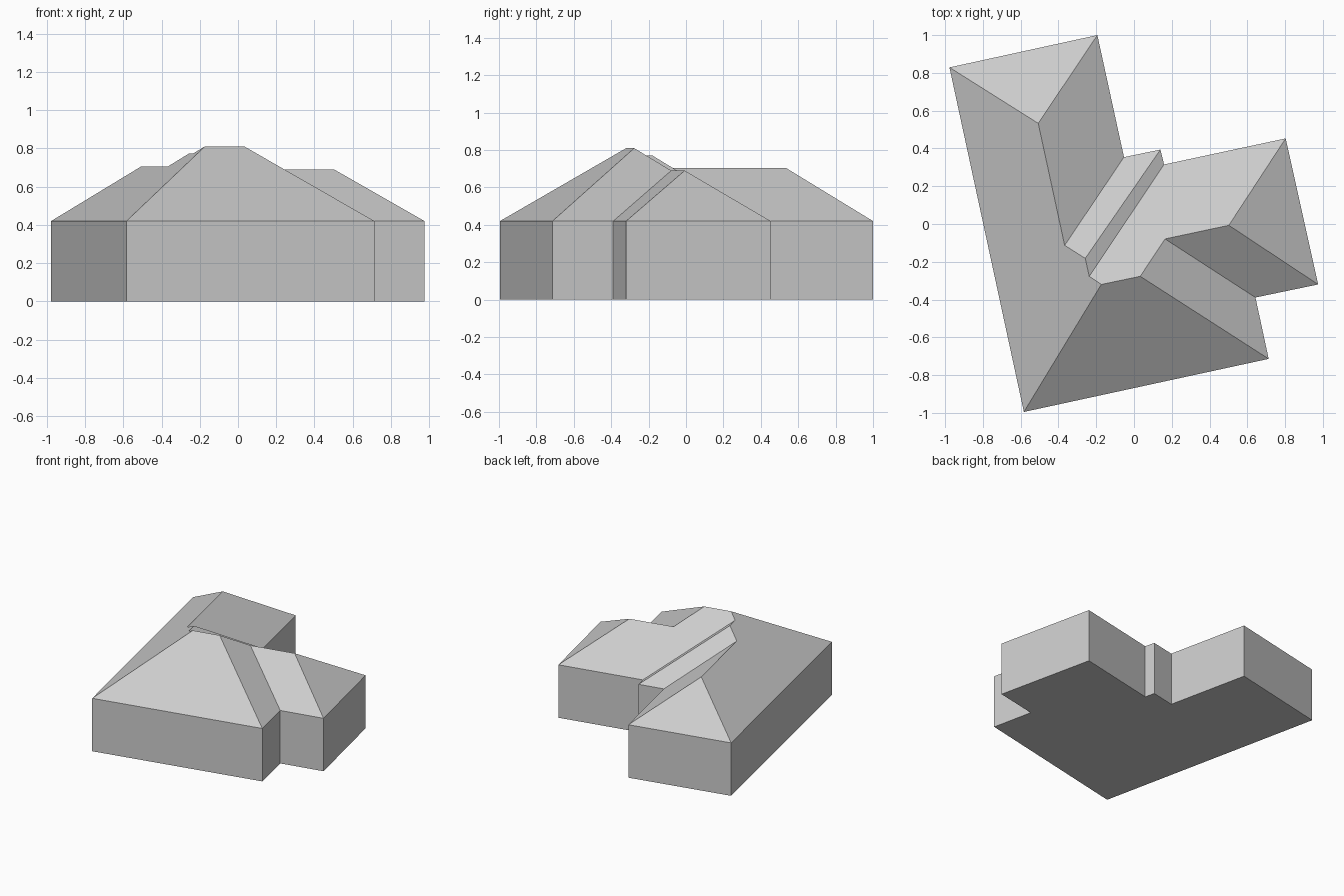
import bpy

default_cube = bpy.data.objects.get("Cube")
if default_cube:
    bpy.data.objects.remove(default_cube, do_unlink=True)

EAVE = 0.42
WING, LOW, CROSS, MAIN = 0.705, 0.69, 0.772, 0.81  # ridge heights

# Plan corners, counter-clockwise
corners = {
    "front_right": (-0.583, -0.995),
    "front_left": (0.713, -0.714),
    "step_inner": (0.643, -0.389),
    "step_outer": (0.975, -0.32),
    "side_back": (0.803, 0.453),
    "bay_left": (0.159, 0.315),
    "bay_tip": (0.14, 0.394),
    "bay_right": (-0.053, 0.354),
    "back_left": (-0.194, 1.0),
    "back_right": (-0.977, 0.829),
}

# Points where hips, ridges and valleys meet
peaks = {
    "wing_hip": (-0.507, 0.533, WING),
    "wing_end": (-0.367, -0.113, WING),
    "cross_back": (-0.258, -0.182, CROSS),
    "cross_front": (-0.237, -0.277, CROSS),
    "main_right": (-0.173, -0.32, MAIN),
    "main_left": (0.033, -0.277, MAIN),
    "low_end": (0.164, -0.079, LOW),
    "low_hip": (0.502, -0.007, LOW),
}

# For each eave edge in order: the peaks its slope runs up to
slopes = [
    "main_left main_right",
    "low_end main_left",
    "low_hip low_end",
    "low_hip",
    "cross_front main_right main_left low_end low_hip",
    "cross_back cross_front",
    "wing_end cross_back",
    "wing_hip wing_end",
    "wing_hip",
    "main_right cross_front cross_back wing_end wing_hip",
]


def flat_material(name, value):
    mat = bpy.data.materials.new(name)
    mat.use_nodes = True
    color = (value, value, value, 1)
    mat.diffuse_color = color
    mat.node_tree.nodes["Principled BSDF"].inputs["Base Color"].default_value = color
    return mat


def build(name, verts, faces, mat):
    mesh = bpy.data.meshes.new(name)
    mesh.from_pydata(verts, [], faces)
    mesh.materials.append(mat)
    mesh.update()
    obj = bpy.data.objects.new(name, mesh)
    bpy.context.collection.objects.link(obj)
    return obj


grey = flat_material("plain grey", 0.6)
plan = list(corners.values())
count = len(plan)
ground = [(x, y, 0) for x, y in plan]
eaves = [(x, y, EAVE) for x, y in plan]

# Walls and floor
wall_faces = []
for i in range(count):
    j = (i + 1) % count
    wall_faces.append((i, j, j + count, i + count))
wall_faces.append(tuple(reversed(range(count))))
build("walls", ground + eaves, wall_faces, grey)

# Hipped roof, one face per eave edge
peak_index = {name: count + i for i, name in enumerate(peaks)}
roof_faces = []
for i, names in enumerate(slopes):
    roof_faces.append([i, (i + 1) % count] + [peak_index[n] for n in names.split()])
build("roof", eaves + list(peaks.values()), roof_faces, grey)
